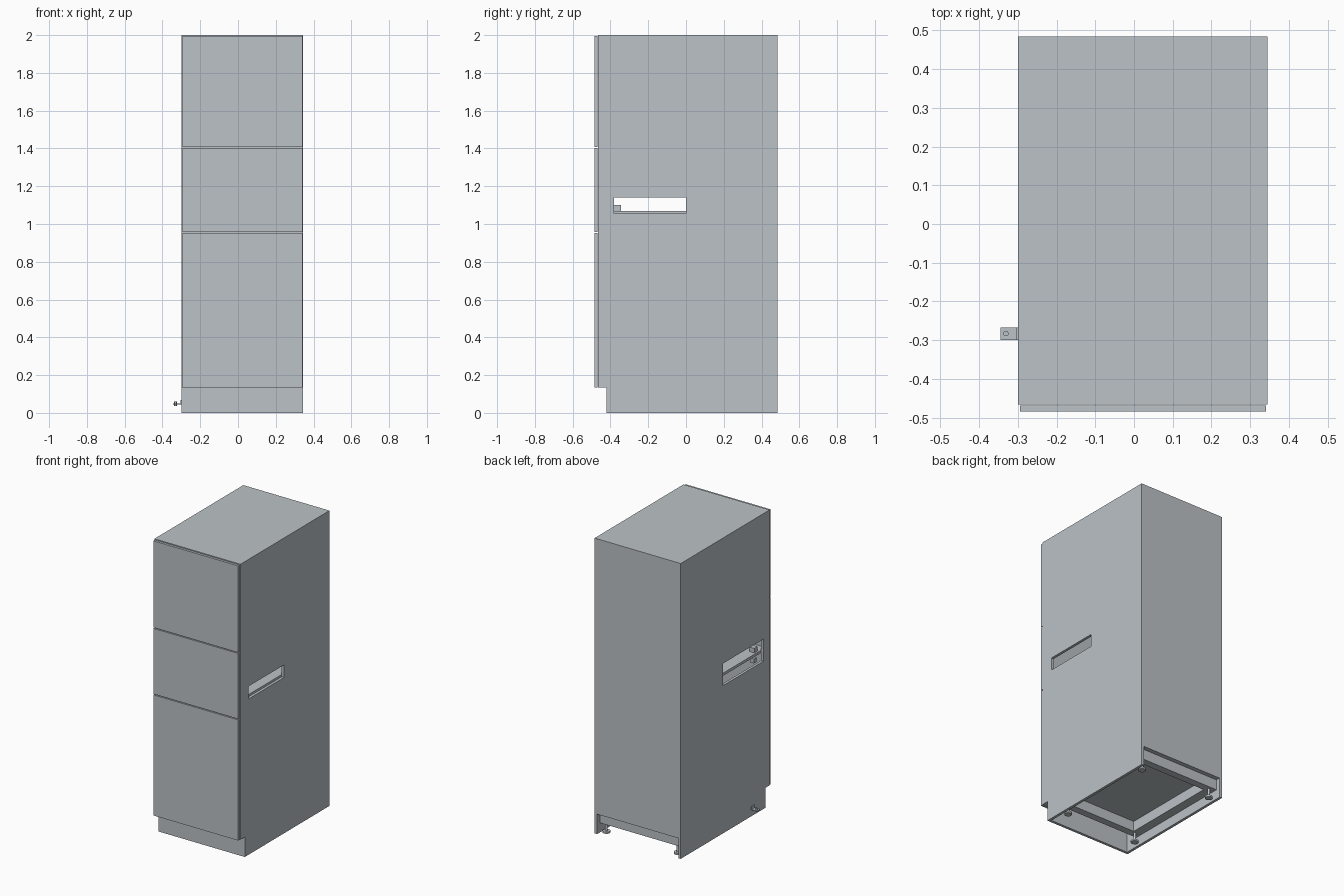
import bpy
import bmesh

cube = bpy.data.objects.get("Cube")
if cube:
    bpy.data.objects.remove(cube, do_unlink=True)

grey = bpy.data.materials.new("cabinet grey")
grey.use_nodes = True
COLOUR = (0.50, 0.54, 0.57, 1)
grey.diffuse_color = COLOUR
grey.node_tree.nodes["Principled BSDF"].inputs["Base Color"].default_value = COLOUR


def finish(name, bm):
    bmesh.ops.recalc_face_normals(bm, faces=bm.faces)
    mesh = bpy.data.meshes.new(name)
    bm.to_mesh(mesh)
    bm.free()
    mesh.materials.append(grey)
    obj = bpy.data.objects.new(name, mesh)
    bpy.context.collection.objects.link(obj)
    return obj


def box(name, xs, ys, zs):
    bm = bmesh.new()
    bmesh.ops.create_cube(bm, size=1)
    for v in bm.verts:
        v.co = [r[0] if c < 0 else r[1] for c, r in zip(v.co, (xs, ys, zs))]
    return finish(name, bm)


def cylinder(name, x, y, zs, radius, sides=20):
    bm = bmesh.new()
    bmesh.ops.create_cone(bm, cap_ends=True, segments=sides, radius1=radius,
                          radius2=radius, depth=zs[1] - zs[0])
    bmesh.ops.translate(bm, verts=bm.verts, vec=(x, y, sum(zs) / 2))
    obj = finish(name, bm)
    for p in obj.data.polygons:
        p.use_smooth = len(p.vertices) == 4
    for e in obj.data.edges:
        a, b = (obj.data.vertices[i].co.z for i in e.vertices)
        e.use_edge_sharp = abs(a - b) < 1e-5
    return obj


LEFT, RIGHT = 0.345, -0.30
FRONT, CARCASS, TOE, BACK = -0.485, -0.466, -0.42, 0.485
TOP, BASE, T = 2.0, 0.135, 0.018


def side_panel(name, x0, slot_y, slot_z):
    # Notched profile, extruded, with a slot cut through
    profile = [(TOE, 0), (BACK, 0), (BACK, TOP), (CARCASS, TOP),
               (CARCASS, BASE), (TOE, BASE)]
    bm = bmesh.new()
    face = bm.faces.new([bm.verts.new((x0, y, z)) for y, z in profile])
    new = bmesh.ops.extrude_face_region(bm, geom=[face])["geom"]
    bmesh.ops.translate(bm, vec=(T, 0, 0),
                        verts=[v for v in new if isinstance(v, bmesh.types.BMVert)])
    obj = finish(name, bm)
    cutter = box("slot_cutter", (x0 - T, x0 + 2 * T), slot_y, slot_z)
    cutter.hide_render = True
    mod = obj.modifiers.new("slot", 'BOOLEAN')
    mod.operation, mod.solver, mod.object = 'DIFFERENCE', 'EXACT', cutter
    bpy.context.view_layer.objects.active = obj
    bpy.ops.object.modifier_apply(modifier=mod.name)
    bpy.data.objects.remove(cutter, do_unlink=True)


# Carcass
side_panel("left_side_panel", LEFT - T, (-0.38, 0), (1.055, 1.14))
side_panel("right_side_panel", RIGHT, (-0.40, 0.03), (1.0, 1.15))
inner = (RIGHT + T, LEFT - T)
box("top_panel", inner, (CARCASS, BACK), (TOP - T, TOP))
box("back_panel", inner, (BACK - T, BACK), (BASE, TOP - T))
box("carcass_front", inner, (CARCASS, CARCASS + T), (BASE, TOP - T))
box("floor_panel", inner, (CARCASS + T, BACK - T), (BASE, BASE + T))
box("plinth", inner, (TOE, TOE + T), (0, BASE))

# Front panels separated by narrow gaps
for name, low, high in (("lower_front", BASE, 0.952),
                        ("middle_front", 0.958, 1.402),
                        ("upper_front", 1.408, 1.995)):
    box(name, (RIGHT + 0.005, LEFT - 0.004), (FRONT, CARCASS - 0.003), (low, high))

# Shelf and catch behind the side slots
box("inner_shelf", inner, (CARCASS + T, BACK - T), (1.052, 1.07))
box("shelf_catch", (-0.27, -0.235), (-0.38, -0.345), (1.07, 1.10))
box("lower_catch", (-0.27, -0.24), (-0.37, -0.34), (1.0, 1.03))

# Base frame under the floor
frame_z = (0.065, BASE)
for name, ys in (("front_base_rail", (-0.315, -0.265)), ("back_base_rail", (0.405, 0.455))):
    box(name, inner, ys, frame_z)
for name, xs in (("right_base_rail", (inner[0], -0.22)), ("left_base_rail", (0.31, inner[1]))):
    box(name, xs, (-0.265, 0.405), frame_z)

# Levelling feet
for end, y in (("front", -0.28), ("back", 0.43)):
    for side, x in (("left", 0.295), ("right", -0.24)):
        cylinder(f"{end}_{side}_foot_pad", x, y, (0, 0.012), 0.024)
        cylinder(f"{end}_{side}_foot_rod", x, y, (0.012, 0.065), 0.008, 12)

# Small bracket low on the right side
bracket_y = (-0.30, -0.267)
box("bracket_plate", (-0.345, RIGHT), bracket_y, (0.044, 0.049))
box("bracket_leg", (RIGHT - 0.005, RIGHT), bracket_y, (0.049, 0.068))
cylinder("bracket_screw", -0.331, -0.283, (0.036, 0.060), 0.007, 12)
